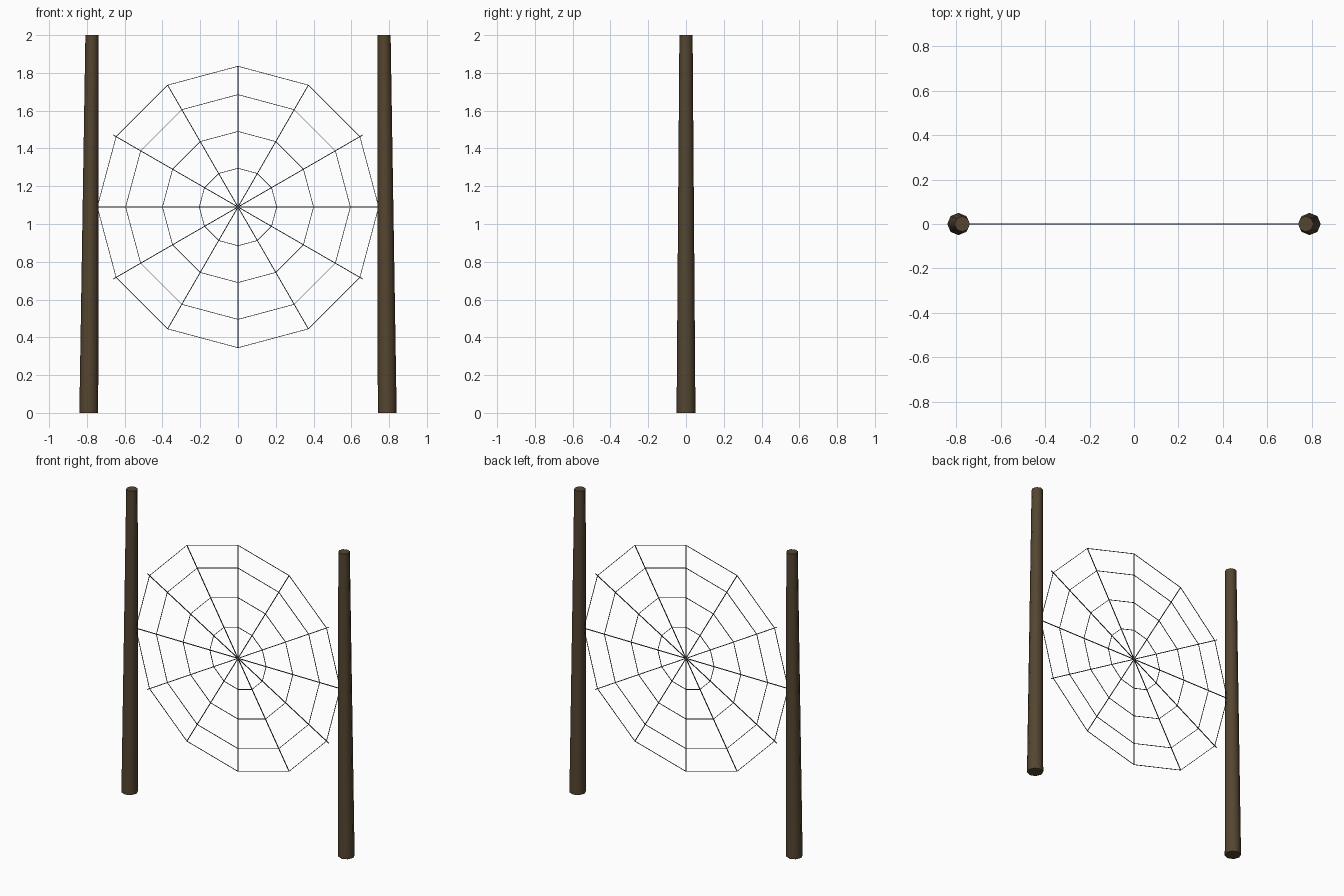
import bpy, bmesh, math
from mathutils import Vector

if "Cube" in bpy.data.objects:
    bpy.data.objects.remove(bpy.data.objects["Cube"])

CENTRE = Vector((0, 0, 1.09))


def material(name, rgb):
    m = bpy.data.materials.new(name)
    m.diffuse_color = (*rgb, 1)
    m.use_nodes = True
    m.node_tree.nodes["Principled BSDF"].inputs["Base Color"].default_value = m.diffuse_color
    return m


def strut(bm, a, b, r1, r2, sides, turn=0.0, level=False):
    """Tapered bar from a to b; level keeps its end caps horizontal."""
    q = (b - a).to_track_quat('Z', 'Y')
    rings = []
    for p, r in ((a, r1), (b, r2)):
        ring = []
        for i in range(sides):
            t = turn + math.tau * i / sides
            v = Vector((r * math.cos(t), r * math.sin(t), 0))
            ring.append(bm.verts.new(p + (v if level else q @ v)))
        rings.append(ring)
    lo, hi = rings
    for i in range(sides):
        j = (i + 1) % sides
        bm.faces.new((lo[i], lo[j], hi[j], hi[i]))
    bm.faces.new(lo[::-1])
    bm.faces.new(hi)


def finish(bm, name, mat, smooth=False):
    bmesh.ops.recalc_face_normals(bm, faces=bm.faces[:])
    me = bpy.data.meshes.new(name)
    bm.to_mesh(me)
    bm.free()
    ob = bpy.data.objects.new(name, me)
    me.materials.append(mat)
    bpy.context.collection.objects.link(ob)
    if smooth:
        bpy.ops.object.select_all(action='DESELECT')
        ob.select_set(True)
        bpy.context.view_layer.objects.active = ob
        bpy.ops.object.shade_smooth_by_angle(angle=math.radians(50))
    return ob


def around(radius, i):
    a = math.radians(30 * i)
    return CENTRE + Vector((radius * math.cos(a), 0, radius * math.sin(a)))


wood = material("bark", (0.09, 0.06, 0.03))
silk = material("silk", (0.06, 0.065, 0.08))

# Two leaning, tapered posts
for side, name in ((-1, "left_post"), (1, "right_post")):
    bm = bmesh.new()
    strut(bm, Vector((side * 0.79, 0, 0)), Vector((side * 0.773, 0, 2)),
          0.05, 0.035, 8, level=True)
    finish(bm, name, wood, smooth=True)

# Spokes, the diagonal side ones reach slightly past the outer ring
bm = bmesh.new()
for i in range(12):
    length = 0.764 if i in (1, 5, 7, 11) else 0.745
    strut(bm, CENTRE, around(length, i), 0.003, 0.003, 4, math.pi / 4)
finish(bm, "web_spokes", silk)

# Straight-sided web rings
for n, radius in enumerate((0.205, 0.4, 0.595, 0.745)):
    bm = bmesh.new()
    for i in range(12):
        strut(bm, around(radius, i), around(radius, i + 1), 0.0022, 0.0022, 4, math.pi / 4)
    finish(bm, f"web_ring_{n + 1}", silk)
